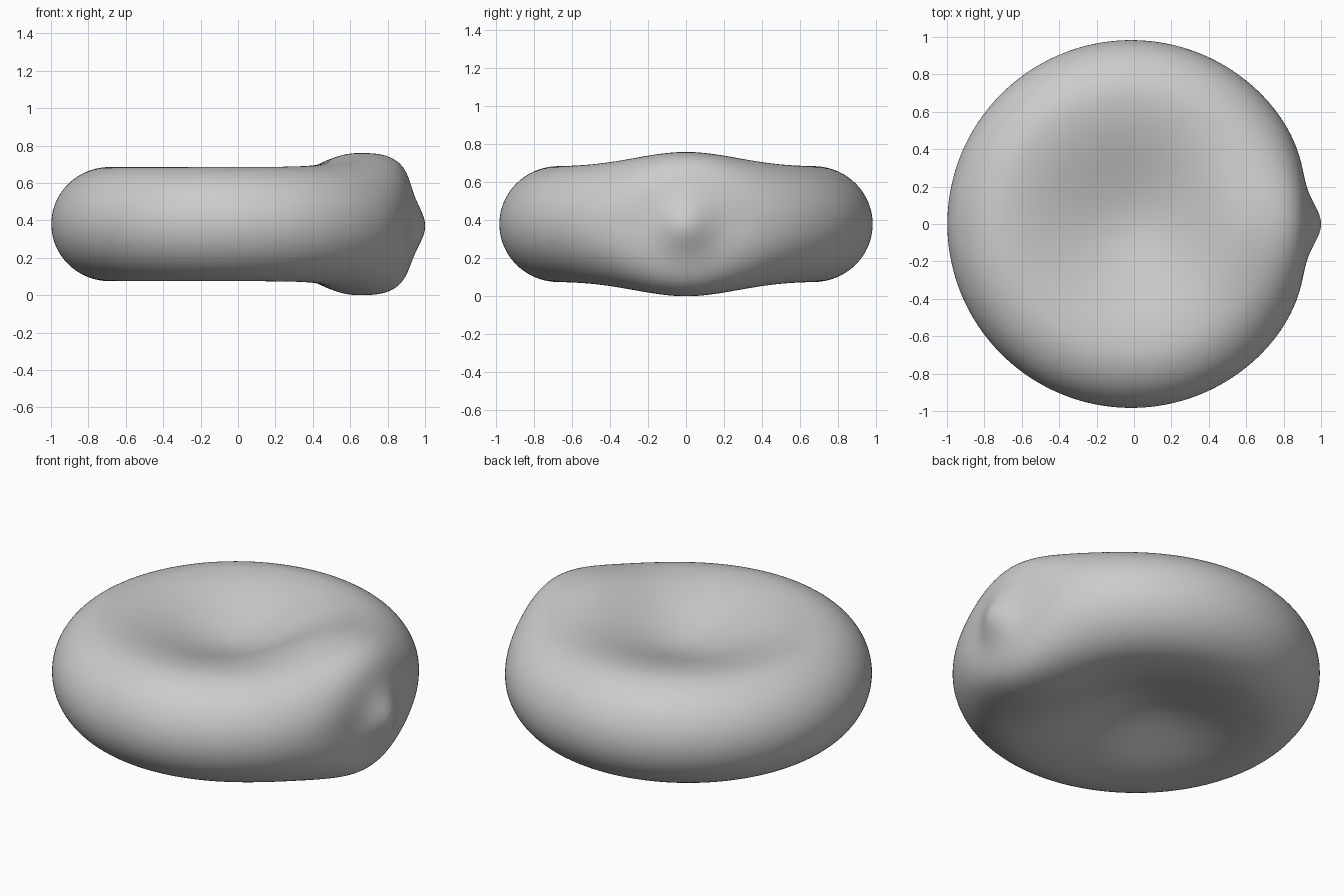
import bpy
import bmesh
import math

cube = bpy.data.objects.get("Cube")
if cube:
    bpy.data.objects.remove(cube, do_unlink=True)

SEGMENTS, DISH_STEPS, RIM_STEPS = 224, 20, 64
RIM_R, RIM_W, RIM_H = 0.67, 0.313, 0.305    # rim centre radius, width, half height
FLOOR_H, MID_Z, OFFSET_X = 0.165, 0.38, -0.015


def smoothstep(t):
    t = min(max(t, 0.0), 1.0)
    return t * t * (3 - 2 * t)


def swelling(r, theta):
    """How strongly the rim swells towards the +x side, 0 to 1."""
    x, y = r * math.cos(theta), r * math.sin(theta)
    return math.exp(-(y / 0.365) ** 2) * smoothstep((x + 0.02) / 0.66)


def finish(x, y, z):
    """Press a shallow hollow into the +x side and raise a round nub in it."""
    if x > 0.4:
        d2 = y * y + (z + 0.01) ** 2
        fade = smoothstep((x - 0.4) / 0.4)
        x += fade * (0.083 * math.exp(-d2 / 0.14 ** 2) - 0.05 * math.exp(-d2 / 0.33 ** 2))
    return (x + OFFSET_X, y, z + MID_Z)


def dish_point(r, theta, side):
    h = FLOOR_H + (RIM_H - FLOOR_H) * smoothstep(r / RIM_R)
    h *= 1 + 0.245 * swelling(r, theta)
    return finish(r * math.cos(theta), r * math.sin(theta), side * h)


def rim_point(a, theta):
    c, s = math.cos(a), math.sin(a)
    g = swelling(RIM_R + RIM_W * c, theta)
    n = 2 + g                               # squarer section where it swells
    k = (abs(c) ** n + abs(s) ** n) ** (-1 / n)
    r = RIM_R + RIM_W * c * k
    return finish(r * math.cos(theta), r * math.sin(theta),
                  RIM_H * s * k * (1 + 0.245 * g))


# Section from the top dish, around the rim, to the bottom dish
section = [lambda t, r=RIM_R * i / DISH_STEPS: dish_point(r, t, 1)
           for i in range(1, DISH_STEPS)]
section += [lambda t, a=math.pi * (0.5 - i / RIM_STEPS): rim_point(a, t)
            for i in range(RIM_STEPS + 1)]
section += [lambda t, r=RIM_R * i / DISH_STEPS: dish_point(r, t, -1)
            for i in range(DISH_STEPS - 1, 0, -1)]

bm = bmesh.new()
angles = [2 * math.pi * j / SEGMENTS for j in range(SEGMENTS)]
rings = [[bm.verts.new(point(t)) for t in angles] for point in section]
top = bm.verts.new(dish_point(0, 0, 1))
bottom = bm.verts.new(dish_point(0, 0, -1))
for j in range(SEGMENTS):
    k = (j + 1) % SEGMENTS
    bm.faces.new((top, rings[0][j], rings[0][k]))
    bm.faces.new((bottom, rings[-1][k], rings[-1][j]))
    for upper, lower in zip(rings, rings[1:]):
        bm.faces.new((upper[j], lower[j], lower[k], upper[k]))
bmesh.ops.recalc_face_normals(bm, faces=bm.faces)
for face in bm.faces:
    face.smooth = True

mesh = bpy.data.meshes.new("dimpled_disc")
bm.to_mesh(mesh)
bm.free()
disc = bpy.data.objects.new("dimpled_disc", mesh)
bpy.context.collection.objects.link(disc)

# Single plain grey
grey = bpy.data.materials.new("light_grey")
grey.use_nodes = True
grey.diffuse_color = (0.6, 0.6, 0.6, 1)
grey.node_tree.nodes["Principled BSDF"].inputs["Base Color"].default_value = (0.6, 0.6, 0.6, 1)
mesh.materials.append(grey)
